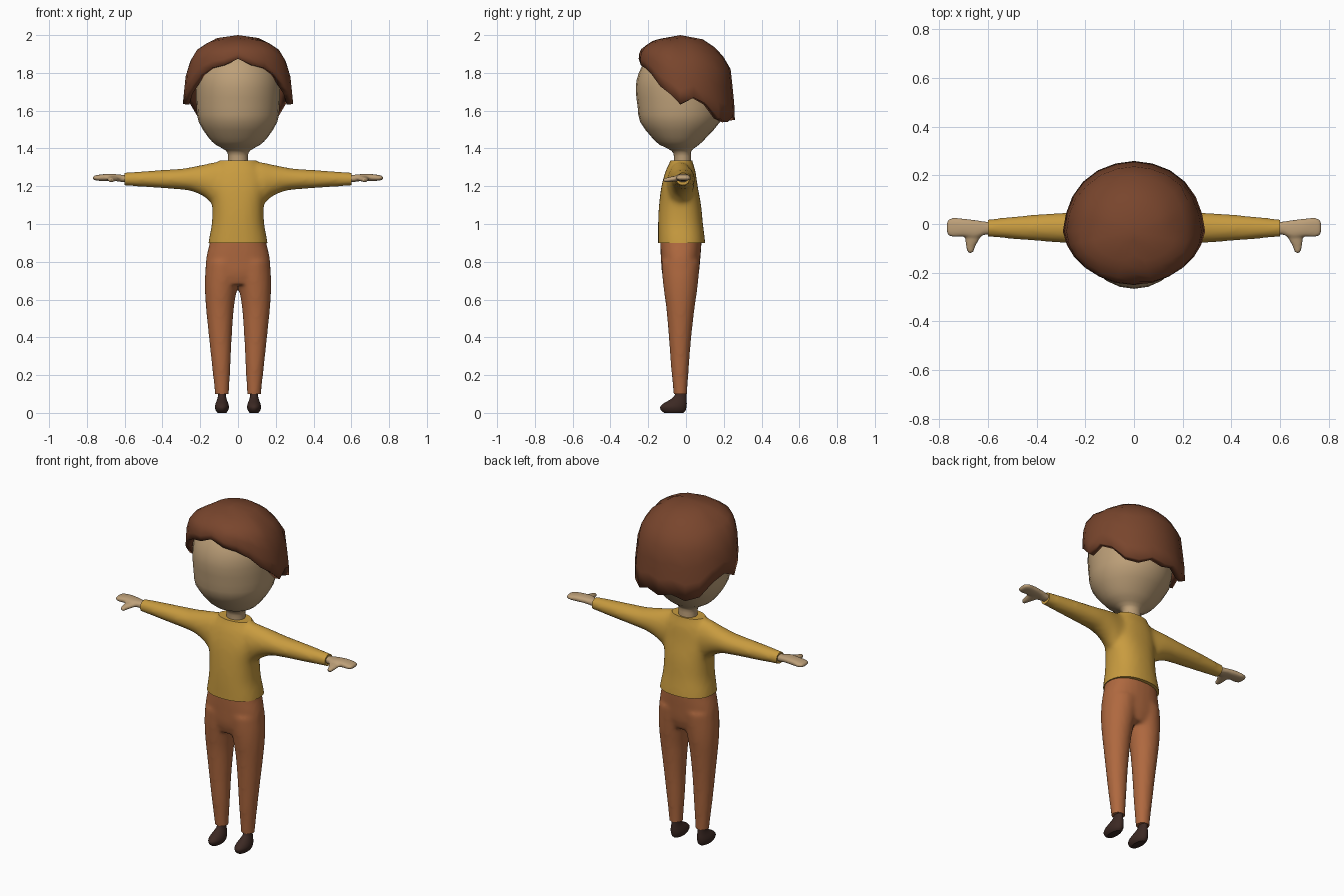
import bpy, bmesh, math
from mathutils import Vector

if "Cube" in bpy.data.objects:
    bpy.data.objects.remove(bpy.data.objects["Cube"])


def material(name, rgb):
    m = bpy.data.materials.new(name)
    m.diffuse_color = (*rgb, 1)
    m.use_nodes = True
    m.node_tree.nodes["Principled BSDF"].inputs["Base Color"].default_value = m.diffuse_color
    return m


SKIN = material("skin", (0.51, 0.35, 0.19))
HAIR = material("hair_brown", (0.19, 0.06, 0.026))
YELLOW = material("shirt_yellow", (0.58, 0.33, 0.05))
RUST = material("trouser_rust", (0.43, 0.14, 0.05))
DARK = material("shoe_dark", (0.045, 0.022, 0.017))


def smooth_rings(rings, n):
    """Catmull-Rom interpolation between cross-sections."""
    out = []
    for i in range(len(rings) - 1):
        p = [rings[max(0, min(len(rings) - 1, i + k))] for k in (-1, 0, 1, 2)]
        for s in range(n):
            t = s / n
            out.append([0.5 * (2 * b + (c - a) * t + (2 * a - 5 * b + 4 * c - d) * t * t
                               + (3 * b - a - 3 * c + d) * t ** 3) for a, b, c, d in zip(*p)])
    return out + [list(rings[-1])]


def loft(bm, rings, axis="z", side=1, seg=28, power=2.0, steps=4):
    """Closed tube; ring = position, u min, u max, v min, v max."""
    loops = []
    for pos, u0, u1, v0, v1 in smooth_rings(rings, steps):
        loop = []
        for k in range(seg):
            a = 2 * math.pi * k / seg
            c, s = math.cos(a), math.sin(a)
            u = (u0 + u1) / 2 + (u1 - u0) / 2 * math.copysign(abs(c) ** (2 / power), c)
            v = (v0 + v1) / 2 + (v1 - v0) / 2 * math.copysign(abs(s) ** (2 / power), s)
            co = {"z": (u, v, pos), "x": (pos, u, v), "y": (u, pos, v)}[axis]
            loop.append(bm.verts.new((co[0] * side, co[1], co[2])))
        loops.append(loop)
    for a, b in zip(loops, loops[1:]):
        for k in range(seg):
            bm.faces.new((a[k], a[k - 1], b[k - 1], b[k]))
    bm.faces.new(loops[0])
    bm.faces.new(loops[-1])


def finish(name, bm, mat, voxel=0, relax=6, cuts=(), angle=40):
    """Make the object, optionally fuse its volumes and trim the ends flat."""
    bmesh.ops.recalc_face_normals(bm, faces=bm.faces)
    mesh = bpy.data.meshes.new(name)
    bm.to_mesh(mesh)
    bm.free()
    ob = bpy.data.objects.new(name, mesh)
    bpy.context.collection.objects.link(ob)
    if voxel:
        rm = ob.modifiers.new("fuse", "REMESH")
        rm.mode, rm.voxel_size = "VOXEL", voxel
        sm = ob.modifiers.new("relax", "SMOOTH")
        sm.factor, sm.iterations = 0.5, relax
        dg = bpy.context.evaluated_depsgraph_get()
        fused = bpy.data.meshes.new_from_object(ob.evaluated_get(dg))
        ob.modifiers.clear()
        ob.data = fused
        b = bmesh.new()
        b.from_mesh(fused)
        for co, no in cuts:
            r = bmesh.ops.bisect_plane(b, geom=b.verts[:] + b.edges[:] + b.faces[:],
                                       plane_co=co, plane_no=no, clear_outer=True)
            edges = [e for e in r["geom_cut"] if isinstance(e, bmesh.types.BMEdge)]
            bmesh.ops.holes_fill(b, edges=edges, sides=0)
        bmesh.ops.recalc_face_normals(b, faces=b.faces)
        b.to_mesh(fused)
        b.free()
    ob.data.materials.clear()
    ob.data.materials.append(mat)
    bpy.ops.object.select_all(action="DESELECT")
    bpy.context.view_layer.objects.active = ob
    ob.select_set(True)
    bpy.ops.object.shade_smooth_by_angle(angle=math.radians(angle))
    return ob


def sym(rows):
    """Rings centred on x = 0: z, half width, y min, y max."""
    return [(z, -w, w, y0, y1) for z, w, y0, y1 in rows]


# Head and neck
bm = bmesh.new()
loft(bm, sym([(1.29, .055, -.068, .03), (1.36, .052, -.064, .026), (1.39, .066, -.08, .03),
              (1.42, .118, -.14, .07), (1.46, .158, -.182, .11), (1.54, .208, -.243, .18),
              (1.62, .22, -.256, .2), (1.72, .223, -.266, .21), (1.80, .213, -.25, .2),
              (1.88, .16, -.2, .15), (1.93, .07, -.1, .06)]), steps=2, seg=24)
finish("head", bm, SKIN)

# Shirt: body and sleeves fused, trimmed at collar, hem and cuffs
bm = bmesh.new()
loft(bm, sym([(.82, .16, -.148, .105), (.9, .157, -.148, .102), (1.0, .139, -.148, .09),
              (1.1, .137, -.143, .08), (1.2, .15, -.13, .062), (1.28, .13, -.108, .05),
              (1.33, .10, -.085, .035), (1.38, .07, -.07, .03)]), power=2.3)
for side in (1, -1):
    loft(bm, [(.04, -.09, .04, 1.12, 1.335), (.12, -.1, .042, 1.1, 1.328),
              (.18, -.09, .046, 1.145, 1.315), (.24, -.082, .047, 1.172, 1.303),
              (.3, -.077, .046, 1.182, 1.293), (.45, -.066, .035, 1.193, 1.283),
              (.6, -.053, .02, 1.203, 1.272), (.66, -.05, .018, 1.205, 1.27)], "x", side)
finish("shirt", bm, YELLOW, 0.012, 8,
       [((0, 0, .9), (0, 0, -1)), ((0, 0, 1.335), (0, 0, 1)),
        ((.6, 0, 0), (1, 0, 0)), ((-.6, 0, 0), (-1, 0, 0))])

# Trousers: hips and two legs fused
bm = bmesh.new()
loft(bm, sym([(.68, .1, -.11, .05), (.74, .166, -.127, .068), (.82, .168, -.133, .076),
              (.9, .15, -.137, .082), (.97, .14, -.137, .082)]), power=2.3)
for side in (1, -1):
    loft(bm, [(.04, .05, .12, -.066, .006), (.1, .048, .122, -.066, .006),
              (.25, .04, .138, -.08, .016), (.4, .033, .154, -.091, .028),
              (.55, .022, .169, -.104, .045), (.64, .008, .175, -.116, .058),
              (.72, -.01, .175, -.125, .067), (.8, -.02, .169, -.13, .074)], "z", side)
finish("trousers", bm, RUST, 0.011, 6,
       [((0, 0, .91), (0, 0, 1)), ((0, 0, .1), (0, 0, -1))])

for side, label in ((1, "left"), (-1, "right")):
    # Mitten hand with thumb pointing forward
    bm = bmesh.new()
    loft(bm, [(.575, -.042, .008, 1.222, 1.258), (.61, -.044, .01, 1.222, 1.26),
              (.65, -.058, .016, 1.227, 1.264), (.7, -.052, .022, 1.228, 1.265),
              (.74, -.053, .025, 1.229, 1.26), (.762, -.046, .018, 1.233, 1.255),
              (.768, -.034, .006, 1.239, 1.249)], "x", side, power=2.4)
    loft(bm, [(-.02, .615, .7, 1.228, 1.258), (-.06, .633, .693, 1.225, 1.254),
              (-.09, .65, .69, 1.222, 1.248), (-.112, .658, .684, 1.222, 1.243),
              (-.12, .666, .676, 1.228, 1.238)], "y", side)
    finish("hand_" + label, bm, SKIN, 0.006, 4)

    # Shoe
    bm = bmesh.new()
    loft(bm, [(0, .062, .108, -.115, -.015), (.012, .053, .117, -.131, -.003),
              (.03, .048, .122, -.137, .002), (.048, .051, .119, -.122, .004),
              (.07, .059, .111, -.085, .003), (.09, .064, .106, -.062, .002),
              (.12, .066, .104, -.055, 0)], "z", side)
    finish("shoe_" + label, bm, DARK)


# Hair: faceted cap with a jagged lower edge
def lookup(table, z):
    for (z0, r0), (z1, r1) in zip(table, table[1:]):
        if z >= z1:
            return r0 + (r1 - r0) * (z0 - z) / (z0 - z1)
    return table[-1][1]


BACK = [(2.0, 0), (1.985, .38), (1.92, .72), (1.83, .93), (1.74, .965), (1.64, 1), (1.5, 1.02)]
FRONT = [(2.0, 0), (1.975, .62), (1.93, .93), (1.89, 1), (1.82, .97), (1.5, .95)]
EDGE = [1.875, 1.84, 1.825, 1.79, 1.73, 1.69, 1.635, 1.67, 1.635, 1.56, 1.54, 1.57, 1.55]
LEVELS = [.05, .14, .25, .4, .6, .8, 1]
bm = bmesh.new()
top = bm.verts.new((0, -.03, 2.0))
columns = []
for k in range(24):
    a = 2 * math.pi * k / 24
    low = EDGE[min(k, 24 - k)]
    w = max(0, math.cos(a))
    depth = .222 if math.cos(a) > 0 else .285
    col = []
    for t in LEVELS:
        z = 2.0 - (2.0 - low) * t
        r = w * lookup(FRONT, z) + (1 - w) * lookup(BACK, z)
        col.append(bm.verts.new((.292 * r * math.sin(a), -.03 - depth * r * math.cos(a), z)))
    columns.append(col)
for k in range(24):
    p, q = columns[k - 1], columns[k]
    bm.faces.new((top, p[0], q[0]))
    for i in range(len(LEVELS) - 1):
        bm.faces.new((p[i], p[i + 1], q[i + 1], q[i]))
hair = finish("hair", bm, HAIR, angle=35)
thick = hair.modifiers.new("thickness", "SOLIDIFY")
thick.thickness, thick.offset = 0.035, -1
hair.modifiers.move(len(hair.modifiers) - 1, 0)
